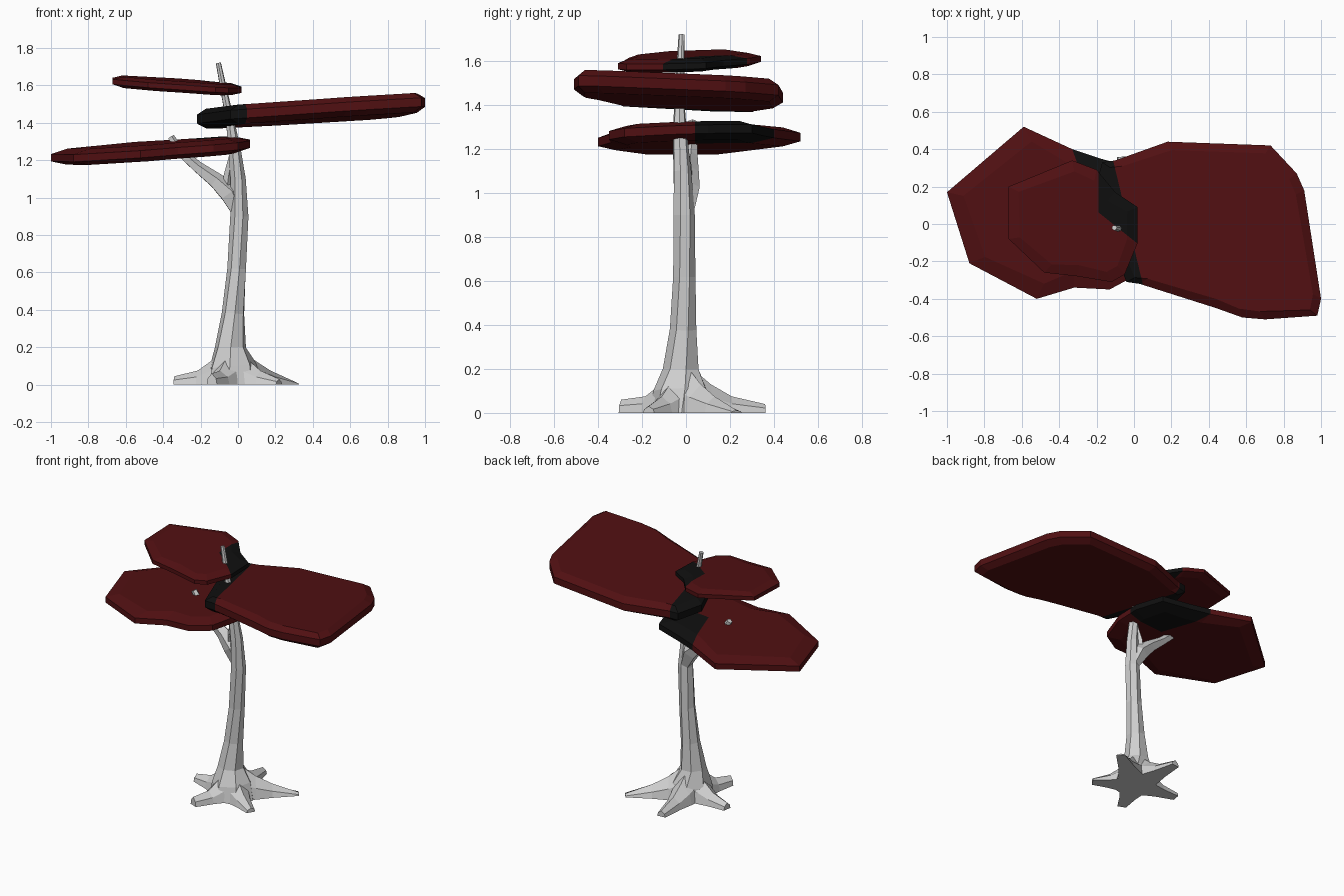
import bpy, bmesh, math
from mathutils import Vector

cube = bpy.data.objects.get("Cube")
if cube:
    bpy.data.objects.remove(cube, do_unlink=True)


def material(name, r, g, b):
    m = bpy.data.materials.new(name)
    m.use_nodes = True
    m.diffuse_color = (r, g, b, 1)
    m.node_tree.nodes["Principled BSDF"].inputs["Base Color"].default_value = (r, g, b, 1)
    return m


bark = material("pale grey bark", .62, .62, .62)
red = material("dark red leaves", .082, .005, .006)
black = material("black leaves", .005, .005, .005)


def finish(bm, name, *mats):
    bmesh.ops.recalc_face_normals(bm, faces=bm.faces)
    mesh = bpy.data.meshes.new(name)
    bm.to_mesh(mesh)
    bm.free()
    for m in mats:
        mesh.materials.append(m)
    obj = bpy.data.objects.new(name, mesh)
    bpy.context.collection.objects.link(obj)
    return obj


def loft(rings):
    """Skin a list of equal-length point rings and cap both ends."""
    bm = bmesh.new()
    loops = [[bm.verts.new(p) for p in ring] for ring in rings]
    for a, b in zip(loops, loops[1:]):
        for i in range(len(a)):
            j = (i + 1) % len(a)
            bm.faces.new((a[i], a[j], b[j], b[i]))
    bm.faces.new(loops[0])
    bm.faces.new(loops[-1])
    return bm


def limb(name, stations, sides, twist=0.0):
    """Tapered faceted tube; each station is x, y, z, radius."""
    centres = [Vector(s[:3]) for s in stations]
    rings = []
    for i, c in enumerate(centres):
        d = centres[min(i + 1, len(centres) - 1)] - centres[max(i - 1, 0)]
        q = Vector((0, 0, 1)).rotation_difference(d)
        if c.z == 0:
            q.identity()
        ring = []
        for k in range(sides):
            a = math.tau * k / sides + twist * i
            ring.append(c + q @ Vector((math.cos(a), math.sin(a), 0)) * stations[i][3])
        rings.append(ring)
    return finish(loft(rings), name, bark)


# Trunk with flared foot and thin top
limb("trunk", [(-.02, -.02, 0, .15), (-.03, -.02, .1, .13), (-.04, -.02, .2, .085),
               (-.025, -.012, .38, .062), (-.005, -.008, .62, .052), (.008, -.01, .9, .05),
               (0, -.018, 1.1, .042), (-.02, -.028, 1.26, .034),
               (-.045, -.03, 1.42, .023), (-.105, -.02, 1.72, .014)], 7, .12)

# Side branch
limb("side_branch", [(.01, 0, .9, .035), (-.045, .005, 1.02, .06), (-.12, .015, 1.09, .045),
                     (-.22, .022, 1.165, .032), (-.31, .028, 1.245, .027),
                     (-.36, .03, 1.325, .019)], 5)
limb("branch_web", [(-.06, 0, 1.04, .03), (-.05, 0, 1.12, .026), (-.025, -.015, 1.24, .018)], 4)

# Roots: ridged wedges spreading from the foot
section = [(-1, 0), (-.8, .55), (0, 1), (.8, .55), (1, 0)]
tips = {"left_back": (.31, .23, .012), "back": (-.06, .36, .04), "right": (-.34, .03, .045),
        "right_front": (-.14, -.295, .06), "left_front": (.22, -.17, .03)}
for name, (x, y, tip_h) in tips.items():
    start, end = Vector((-.03, -.02, 0)), Vector((x, y, 0))
    side = (end - start).normalized().cross(Vector((0, 0, 1)))
    rings = []
    for t, w, h in ((.1, .1, .21), (.35, .08, .13), (.6, .055, .075), (1, .03, tip_h)):
        c = start.lerp(end, t)
        rings.append([c + side * (w * u) + Vector((0, 0, h * v)) for u, v in section])
    finish(loft(rings), "root_" + name, bark)


def canopy(name, outline, plane, half, inset, cuts):
    """Tilted bevelled slab; black wherever a*x + b*y > c for every cut (a, b, c)."""
    mid = sum((Vector(p) for p in outline), Vector((0, 0))) / len(outline)
    rings = []
    for level, shrink in ((-1, inset), (-.45, 0), (.45, 0), (1, inset)):
        ring = []
        for p in outline:
            d = Vector(p) - mid
            q = mid + d * (1 - shrink / d.length)
            z = plane[0] + plane[1] * q.x + plane[2] * q.y + level * half
            ring.append((q.x, q.y, z))
        rings.append(ring)
    bm = loft(rings)
    for a, b, c in cuts:
        n = Vector((a, b, 0))
        bmesh.ops.bisect_plane(bm, geom=bm.verts[:] + bm.edges[:] + bm.faces[:],
                               plane_co=n * (c / n.length_squared), plane_no=n)
    for f in bm.faces:
        m = f.calc_center_median()
        f.material_index = int(all(a * m.x + b * m.y > c for a, b, c in cuts))
    finish(bm, name, red, black)


# Three flat leaf layers
canopy("large_left_canopy",
       [(-.04, -.31), (.03, -.32), (.44, -.45), (.58, -.5), (.7, -.51), (.98, -.49), (1, -.4),
        (.91, .18), (.87, .27), (.73, .42), (.18, .44), (-.1, .34), (-.17, .33), (-.22, .14)],
       (1.437, .06, -.03), .052, .05, [(-1, -.24, .03)])
canopy("low_right_canopy",
       [(-1, .17), (-.88, -.21), (-.52, -.4), (-.32, -.34), (-.13, -.35), (0, -.28), (.065, -.08),
        (.065, .1), (0, .3), (-.18, .35), (-.33, .4), (-.59, .52)],
       (1.283, .075, .03), .043, .09, [(1, .35, -.19), (0, 1, .04)])
canopy("top_right_canopy",
       [(-.67, .2), (-.67, -.08), (-.48, -.26), (-.3, -.28), (-.12, -.31), (-.05, -.27),
        (.02, -.1), (.02, .09), (-.1, .17), (-.2, .29), (-.33, .34)],
       (1.578, -.065, .03), .03, .06, [(.8, 1, -.09), (1, 0, -.19)])
